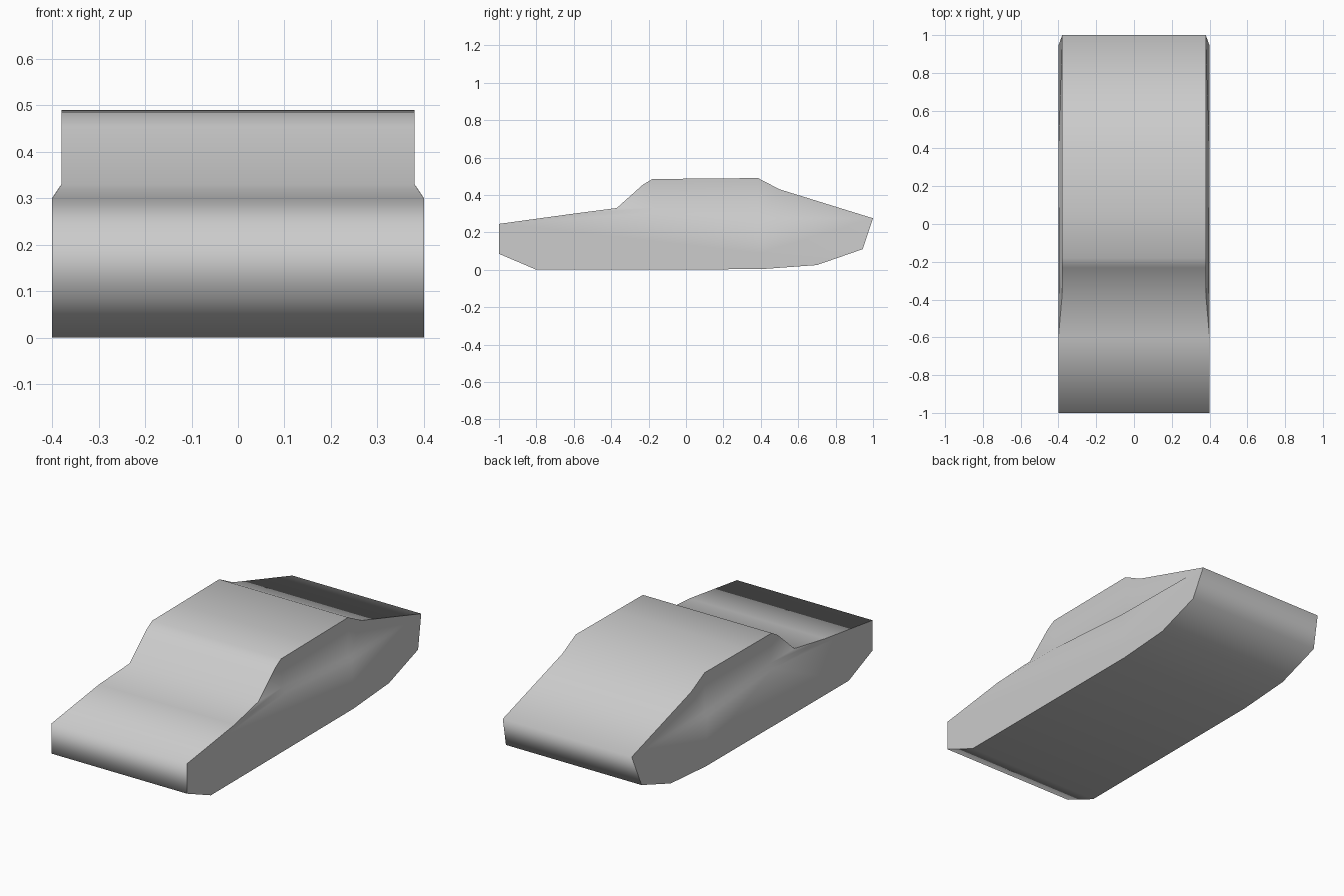
import bpy, bmesh

if "Cube" in bpy.data.objects:
    bpy.data.objects.remove(bpy.data.objects["Cube"])

# Side outline, clockwise from the lower nose: (y, z, half width)
outline = [(-1, .085, .4), (-1, .245, .4), (-.6, .30, .4), (-.37, .33, .38),
           (-.23, .455, .38), (-.18, .485, .38), (.05, .487, .38), (.385, .49, .38),
           (.5, .43, .38), (1, .275, .38), (.945, .11, .4), (.7, .025, .4),
           (.4, .003, .4), (-.8, 0, .4)]
# Belt line points on the side: outer front, outer rear, inner front, inner rear, rear lower
belt = [(-.17, .305, .397), (.39, .265, .4), (-.17, .33, .38), (.39, .28, .38), (.4, .09, .4)]
A, B, C, D, E = range(14, 19)

# Side panels: cabin, shoulder ledge, lower body, tail
panels = [(3, 4, 5, C), (C, 5, 6, 7, D), (D, 7, 8, 9),
          (2, 3, C, A), (A, C, D, B), (B, D, 9),
          (0, 1, 2, A, B, E, 12, 13), (E, B, 9, 10), (E, 10, 11, 12)]

bm = bmesh.new()
sides = [[bm.verts.new((s * x, y, z)) for y, z, x in outline + belt] for s in (-1, 1)]
for vs in sides:
    for p in panels:
        bm.faces.new([vs[i] for i in p])

# Skin wrapped across the width: hood, windscreen, roof, boot, tail, floor
left, right = sides
n = len(outline)
for i in range(n):
    j = (i + 1) % n
    bm.faces.new((left[i], left[j], right[j], right[i]))
bmesh.ops.recalc_face_normals(bm, faces=bm.faces)

# Smooth shading everywhere, with sharp edges along the side outline
for f in bm.faces:
    f.smooth = True
for vs in sides:
    for i in range(n):
        bm.edges.get((vs[i], vs[(i + 1) % n])).smooth = False

mesh = bpy.data.meshes.new("car_body")
bm.to_mesh(mesh)
bm.free()
body = bpy.data.objects.new("car_body", mesh)
bpy.context.collection.objects.link(body)
